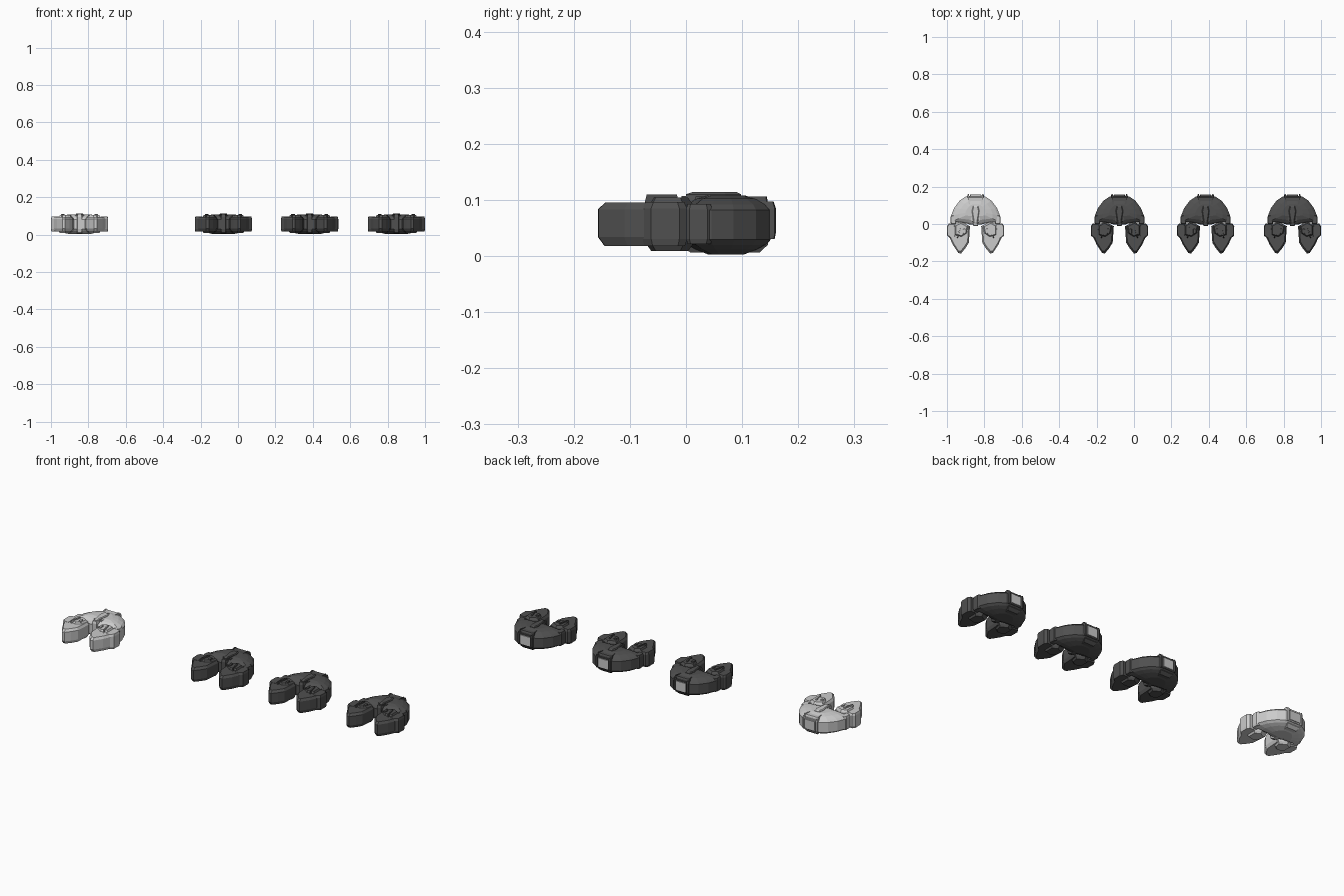
import bpy, bmesh
from mathutils import Vector


def material(name, v):
    m = bpy.data.materials.new(name)
    m.diffuse_color = (v, v, v, 1)
    return m


LIGHT = material("light grey", 0.6)
DARK = material("dark grey", 0.08)


def loft(name, outline, levels, centre, mat, offset, flip=1):
    """Stack copies of an outline, scaled in towards a centre, at given heights."""
    bm = bmesh.new()
    c = Vector(centre)
    rings = []
    for z, s in levels:
        ring = []
        for p in outline:
            q = c + (Vector(p) - c) * s
            ring.append(bm.verts.new((q.x * flip + offset, q.y, z)))
        rings.append(ring)
    n = len(outline)
    bm.faces.new(rings[0])
    bm.faces.new(rings[-1])
    for a, b in zip(rings, rings[1:]):
        for i in range(n):
            j = (i + 1) % n
            bm.faces.new((a[i], a[j], b[j], b[i]))
    bmesh.ops.recalc_face_normals(bm, faces=bm.faces)
    me = bpy.data.meshes.new(name)
    bm.to_mesh(me)
    bm.free()
    me.materials.append(mat)
    ob = bpy.data.objects.new(name, me)
    bpy.context.collection.objects.link(ob)
    return ob


def mirrored(half):
    return half + [(-x, y) for x, y in reversed(half) if x > 0]


# outlines seen from above
HULL = mirrored([(.024, -.004), (.05, .003), (.128, .012), (.131, .045), (.115, .085),
                 (.085, .125), (.052, .147), (.034, .151)])
PRONG = [(.03, -.012), (.036, -.1), (.055, -.13), (.077, -.157), (.092, -.156), (.122, -.11),
         (.138, -.075), (.143, -.005), (.122, .004), (.06, .004)]
BACK_ARMOUR = [(.038, -.01), (.046, -.05), (.075, -.07), (.112, -.06), (.112, -.005), (.08, .012)]
SIDE_POD = [(.105, .0), (.105, .047), (.127, .047), (.134, .038), (.134, .006), (.127, .0)]
FIN = [(.108, -.078), (.134, -.078), (.152, -.062), (.153, -.012), (.143, .002), (.112, .002)]
RIDGE = mirrored([(.012, -.008), (.017, .02), (.026, .075), (.034, .125), (.037, .146)])
RIM = mirrored([(.037, .142), (.045, .163), (.041, .163), (.032, .148)])
BAR = [(.053, -.028), (.053, -.052), (.06, -.055), (.067, -.05), (.067, -.026), (.06, -.023)]
SPINE = [(.078, -.012), (.094, -.075), (.1, -.075), (.087, -.012)]


def ship(x, mat):
    # round rear hull with sloping armour above and below
    loft("rear_hull", HULL, [(.003, .42), (.012, .72), (.02, .9), (.029, 1), (.082, 1),
                             (.092, .9), (.102, .7), (.108, .42)], (0, .07), mat, x)
    # raised centre ridge and its inset panel
    loft("centre_ridge", RIDGE, [(.006, .8), (.02, 1), (.096, 1), (.103, .96)], (0, .07), mat, x)
    loft("ridge_panel", [(-.009, .0), (.009, .0), (.02, .07), (.013, .098), (-.013, .098), (-.02, .07)],
         [(.1, 1), (.11, 1), (.114, .8)], (0, .06), mat, x)
    loft("neck_block", [(-.012, -.012), (.012, -.012), (.016, .02), (-.016, .02)],
         [(.012, .8), (.03, 1), (.095, 1), (.107, .8)], (0, .01), mat, x)
    # engine block with light exhaust plate at the back
    loft("engine_block", [(-.034, .13), (.034, .13), (.03, .156), (-.03, .156)],
         [(.03, .92), (.04, 1), (.08, 1), (.088, .92)], (0, .135), mat, x)
    loft("exhaust_plate", [(-.029, .153), (.029, .153), (.029, .159), (-.029, .159)],
         [(.036, 1), (.084, 1)], (0, .15), LIGHT, x)
    for s in (1, -1):
        # forward prongs with layered armour
        loft("front_prong", PRONG, [(.018, .88), (.034, 1), (.083, 1), (.095, .87)],
             (.09, -.06), mat, x, s)
        loft("prong_armour", BACK_ARMOUR, [(.009, .8), (.02, 1), (.092, 1), (.104, .8)],
             (.08, -.03), mat, x, s)
        # outer fin, side pod, rear corner guards and small top fittings
        loft("outer_fin", FIN, [(.018, .9), (.03, 1), (.085, 1), (.096, .86)],
             (.13, -.035), mat, x, s)
        loft("side_pod", SIDE_POD, [(.021, .86), (.03, 1), (.083, 1), (.093, .86)],
             (.115, .023), mat, x, s)
        loft("corner_guard", [(.03, .135), (.044, .13), (.044, .158), (.036, .16)],
             [(.03, .9), (.04, 1), (.085, 1), (.097, .8)], (.037, .14), mat, x, s)
        loft("top_fitting", BAR, [(.1, 1), (.109, .85)], (.06, -.04), mat, x, s)
        loft("top_spine", SPINE, [(.09, 1), (.11, .85)], (.089, -.04), mat, x, s)
        # ridge edge lines running forward from the tail
        loft("ridge_edge", [(.016, .015), (.022, .015), (.042, .145), (.036, .147)],
             [(.09, 1), (.106, .96)], (.03, .07), mat, x, s)


for cx, colour in ((-.847, LIGHT), (-.078, DARK), (.383, DARK), (.847, DARK)):
    ship(cx, colour)
